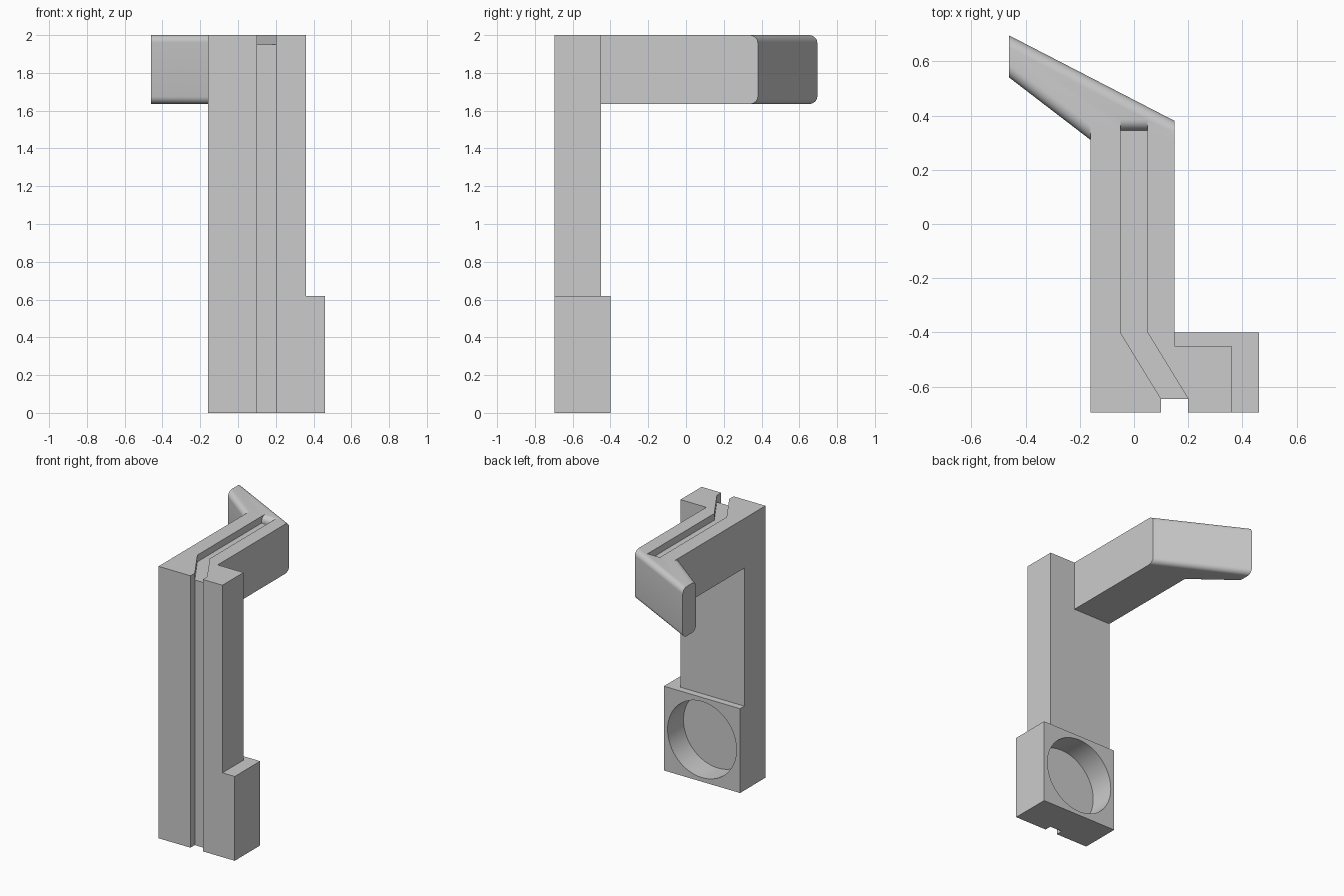
import bpy, bmesh, math
from mathutils import Vector

if "Cube" in bpy.data.objects:
    bpy.data.objects.remove(bpy.data.objects["Cube"])

grey = bpy.data.materials.new("light_grey")
grey.use_nodes = True
colour = (0.6, 0.6, 0.6, 1)
grey.diffuse_color = colour
grey.node_tree.nodes["Principled BSDF"].inputs["Base Color"].default_value = colour


def prism(name, outline, low, high, axis="z"):
    """Extrude an outline: (x, y) along z, (y, z) along x, or (x, z) along y."""
    place = {"z": lambda a, b, h: (a, b, h),
             "x": lambda a, b, h: (h, a, b),
             "y": lambda a, b, h: (a, h, b)}[axis]
    bm = bmesh.new()
    face = bm.faces.new([bm.verts.new(place(a, b, low)) for a, b in outline])
    grown = bmesh.ops.extrude_face_region(bm, geom=[face])["geom"]
    shift = Vector(place(0, 0, high - low))
    bmesh.ops.translate(bm, vec=shift, verts=[g for g in grown if isinstance(g, bmesh.types.BMVert)])
    bmesh.ops.recalc_face_normals(bm, faces=bm.faces)
    mesh = bpy.data.meshes.new(name)
    bm.to_mesh(mesh)
    bm.free()
    mesh.materials.append(grey)
    obj = bpy.data.objects.new(name, mesh)
    bpy.context.collection.objects.link(obj)
    return obj


def box(x0, x1, y0, y1):
    return [(x0, y0), (x1, y0), (x1, y1), (x0, y1)]


def combine(body, other, operation):
    mod = body.modifiers.new(operation.lower(), "BOOLEAN")
    mod.operation, mod.solver, mod.object = operation, "EXACT", other
    bpy.context.view_layer.objects.active = body
    bpy.ops.object.modifier_apply(modifier=mod.name)
    bpy.data.objects.remove(other)


# Main dimensions
left, front, top = -0.16, -0.695, 2.0
arm_x, arm_z = 0.15, 1.635

# Upright post, thicker foot and straight arm
bracket = prism("wall_bracket", box(left, 0.36, front, -0.45), 0, top)
foot = prism("foot_block", box(left, 0.46, front, -0.40), 0, 0.62)
arm = prism("arm", [(left, -0.5), (arm_x, -0.5), (arm_x, 0.31), (left, 0.36)], arm_z, top)

# Angled hook with rounded long edges
hook = prism("angled_hook", [(arm_x, 0.38), (-0.46, 0.695), (-0.46, 0.54), (arm_x, 0.072)], arm_z, top)
bm = bmesh.new()
bm.from_mesh(hook.data)
long_edges = [e for e in bm.edges
              if abs(e.verts[0].co.x - e.verts[1].co.x) > 0.3]
bmesh.ops.bevel(bm, geom=long_edges, offset=0.04, segments=8, profile=0.5, affect="EDGES")
bm.to_mesh(hook.data)
bm.free()

for part in (foot, arm, hook):
    combine(bracket, part, "UNION")

# Round pocket in the back of the foot
turn = [2 * math.pi * i / 64 for i in range(64)]
pocket = prism("pocket_cutter", [(0.15 + 0.28 * math.cos(t), 0.31 + 0.28 * math.sin(t)) for t in turn],
               -0.585, -0.3, "y")

# Cable groove up the front, then along the top to a rounded stop
front_groove = prism("front_groove_cutter", box(0.10, 0.20, -0.8, -0.645), -0.1, 2.1)
top_groove = prism("top_groove_cutter",
                   [(0.10, -0.75), (0.20, -0.75), (0.20, -0.645), (0.05, -0.40),
                    (0.05, 0.345), (-0.05, 0.345), (-0.05, -0.40), (0.10, -0.645)], 1.95, 2.1)
arc = [math.pi / 2 * i / 8 for i in range(9)]
stop = prism("groove_stop_cutter",
             [(0.3, 1.95), (0.345, 1.95)]
             + [(0.385 - 0.04 * math.cos(a), 1.96 + 0.04 * math.sin(a)) for a in arc]
             + [(0.385, 2.1), (0.3, 2.1)], -0.05, 0.05, "x")

for cutter in (pocket, front_groove, top_groove, stop):
    cutter.hide_render = True
    combine(bracket, cutter, "DIFFERENCE")

# Smooth the rounded faces, keep the corners crisp
bpy.ops.object.select_all(action="DESELECT")
bracket.select_set(True)
bpy.context.view_layer.objects.active = bracket
bpy.ops.object.shade_smooth_by_angle(angle=math.radians(25))
